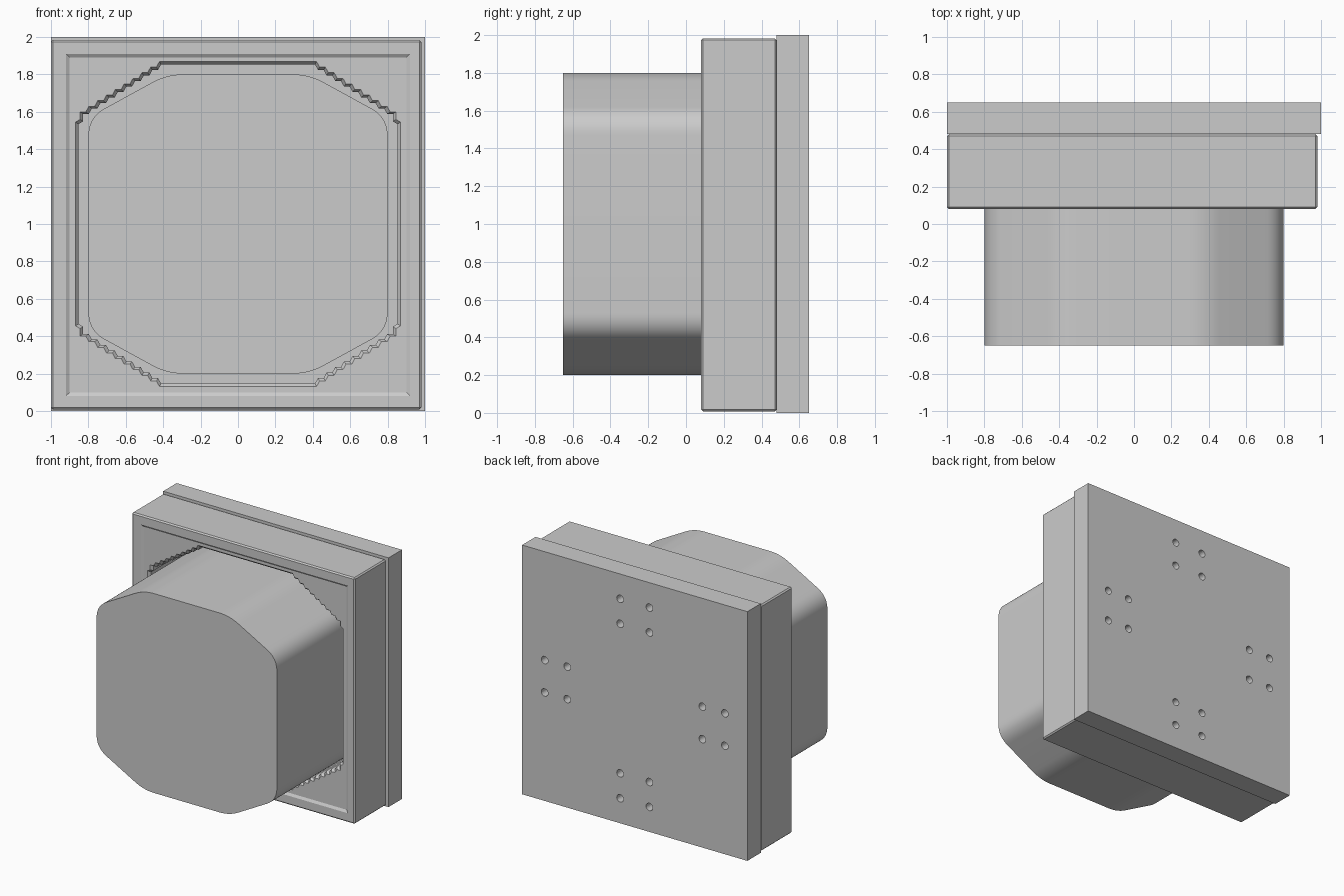
import bpy, bmesh, math
from mathutils import Vector

if "Cube" in bpy.data.objects:
    bpy.data.objects.remove(bpy.data.objects["Cube"])


def loft(name, rings):
    """Closed solid from (outline, y) rings; outlines are lists of (x, z)."""
    bm = bmesh.new()
    loops = [[bm.verts.new((x, y, z)) for x, z in pts] for pts, y in rings]
    for a, b in zip(loops, loops[1:]):
        for i in range(len(a)):
            j = (i + 1) % len(a)
            bm.faces.new((a[i], a[j], b[j], b[i]))
    bm.faces.new(loops[0])
    bm.faces.new(loops[-1])
    bmesh.ops.recalc_face_normals(bm, faces=bm.faces)
    me = bpy.data.meshes.new(name)
    bm.to_mesh(me)
    bm.free()
    ob = bpy.data.objects.new(name, me)
    bpy.context.collection.objects.link(ob)
    return ob


def rect(x0, x1, z0, z1):
    return [(x0, z0), (x1, z0), (x1, z1), (x0, z1)]


def four_way(quarter, cz=1.0):
    """Mirror a quarter outline (top to right side) into a closed loop."""
    right = quarter + [(x, -z) for x, z in reversed(quarter)]
    full = right + [(-x, z) for x, z in reversed(right)]
    return [(x, z + cz) for x, z in full]


def select(ob):
    bpy.ops.object.select_all(action='DESELECT')
    ob.select_set(True)
    bpy.context.view_layer.objects.active = ob


def cut(ob, cutter):
    m = ob.modifiers.new("cut", 'BOOLEAN')
    m.operation, m.solver, m.object = 'DIFFERENCE', 'EXACT', cutter
    select(ob)
    bpy.ops.object.modifier_apply(modifier=m.name)
    bpy.data.objects.remove(cutter)


def round_corner(prev, p, nxt, t, n=10):
    """Quadratic rounding of corner p with tangent length t."""
    prev, p, nxt = Vector(prev), Vector(p), Vector(nxt)
    a = p + (prev - p).normalized() * t
    b = p + (nxt - p).normalized() * t
    return [tuple(a * (1 - s) ** 2 + p * 2 * s * (1 - s) + b * s * s)
            for s in (i / n for i in range(n + 1))]


# Back plate with four clusters of four blind screw holes
plate = loft("back_plate", [(rect(-1, 1, 0, 2), 0.48), (rect(-1, 1, 0, 2), 0.65)])
spots = []
for s in (-1, 1):
    for r in (0.6, 0.8):
        for k in (-0.13, 0.13):
            spots += [(s * r, 1 + k), (k, 1 + s * r)]
for x, z in spots:
    circle = [(x + 0.03 * math.cos(a), z + 0.03 * math.sin(a))
              for a in (i * math.tau / 20 for i in range(20))]
    cut(plate, loft("hole_cutter", [(circle, 0.54), (circle, 0.7)]))

# Square housing with small bevels
housing = loft("housing", [(rect(-1, 0.98, 0.008, 1.983), 0.08),
                           (rect(-1, 0.98, 0.008, 1.983), 0.48)])
bev = housing.modifiers.new("bevel", 'BEVEL')
bev.width, bev.segments = 0.01, 1
select(housing)
bpy.ops.object.modifier_apply(modifier=bev.name)

# Shallow recess in the front face
cut(housing, loft("recess_cutter", [(rect(-0.92, 0.92, 0.08, 1.91), 0.06),
                                    (rect(-0.92, 0.92, 0.08, 1.91), 0.079),
                                    (rect(-0.9, 0.9, 0.1, 1.89), 0.092)]))


# Opening with stepped corners and a chamfered lip
def stepped(scale):
    n, (x0, z0), (x1, z1) = 9, (0.42, 0.87), (0.845, 0.6)
    q = [(x0, z0)]
    for i in range(n):
        dx, dz = (x1 - x0) / n, (z1 - z0) / n
        x, z = x0 + i * dx, z0 + i * dz
        q += [(x + dx * 0.35, z + dz), (x + dx, z + dz)]
    q += [(0.845, 0.56), (0.87, 0.545)]
    return four_way([(x * scale, z * scale) for x, z in q])


cut(housing, loft("opening_cutter", [(stepped(1.0), 0.05), (stepped(1.0), 0.091),
                                     (stepped(0.98), 0.112), (stepped(0.98), 0.52)]))

# Plunger: rounded eight-sided block passing through the opening
top, side = (0.38, 0.8), (0.8, 0.57)
profile = four_way(round_corner((0, 0.8), top, side, 0.09)
                   + round_corner(top, side, (0.8, 0), 0.1))
plunger = loft("plunger", [(profile, -0.65), (profile, 0.49)])
select(plunger)
bpy.ops.object.shade_smooth_by_angle(angle=math.radians(30))
